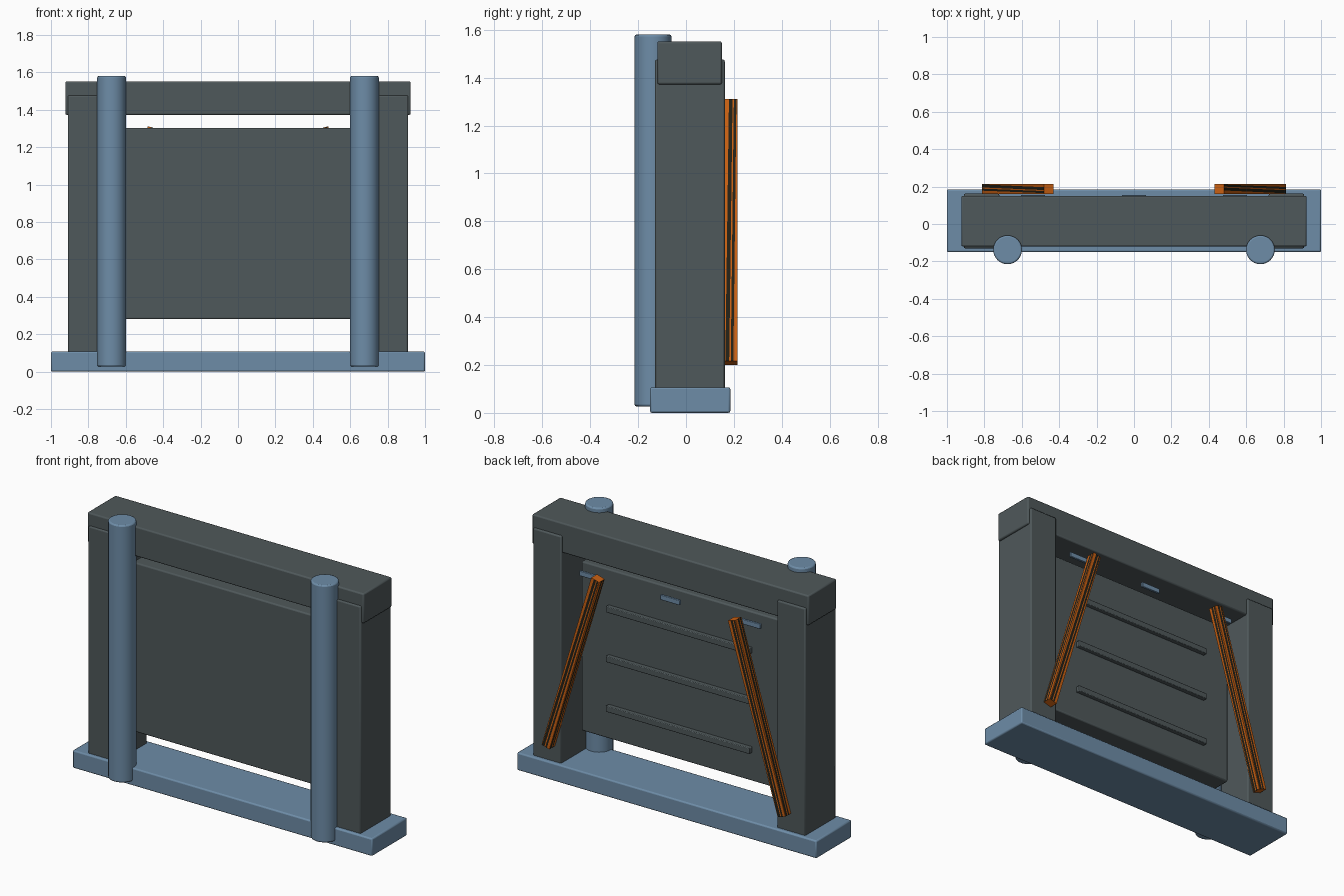
import bpy, bmesh, math
from mathutils import Vector

if "Cube" in bpy.data.objects:
    bpy.data.objects.remove(bpy.data.objects["Cube"])


def material(name, rgb):
    m = bpy.data.materials.new(name)
    m.diffuse_color = (*rgb, 1)
    m.use_nodes = True
    m.node_tree.nodes["Principled BSDF"].inputs["Base Color"].default_value = m.diffuse_color
    return m


BLUE = material("steel_blue", (0.155, 0.265, 0.39))
GREY = material("dark_grey", (0.078, 0.098, 0.103))
ORANGE = material("warning_orange", (0.58, 0.115, 0.006))
BLACK = material("stripe_black", (0.016, 0.014, 0.008))


def add_object(name, bm, mats, bevel=0.0):
    mesh = bpy.data.meshes.new(name)
    bm.to_mesh(mesh)
    bm.free()
    for m in mats:
        mesh.materials.append(m)
    ob = bpy.data.objects.new(name, mesh)
    bpy.context.collection.objects.link(ob)
    if bevel:
        mod = ob.modifiers.new("bevel", 'BEVEL')
        mod.width = bevel
        mod.segments = 2
        mod.limit_method = 'ANGLE'
        mod.angle_limit = math.radians(40)
    bpy.ops.object.select_all(action='DESELECT')
    ob.select_set(True)
    bpy.context.view_layer.objects.active = ob
    bpy.ops.object.shade_smooth_by_angle(angle=math.radians(30))
    return ob


def box(name, lo, hi, mat, bevel=0.008):
    bm = bmesh.new()
    bmesh.ops.create_cube(bm, size=1)
    for v in bm.verts:
        v.co = Vector([(a + b) / 2 + c * (b - a) for a, b, c in zip(lo, hi, v.co)])
    return add_object(name, bm, [mat], bevel)


def column(name, x, y, r, z0, z1):
    bm = bmesh.new()
    bmesh.ops.create_cone(bm, cap_ends=True, segments=32, radius1=r, radius2=r, depth=z1 - z0)
    bmesh.ops.translate(bm, verts=bm.verts, vec=(x, y, (z0 + z1) / 2))
    return add_object(name, bm, [BLUE], 0.008)


def striped_bar(name, start, end, width):
    # square bar whose sides are cut into slowly drifting long stripes
    start, end = Vector(start), Vector(end)
    depth = Vector((0, 1, 0)) * width / 2
    side = (end - start).normalized().cross(Vector((0, 1, 0))) * width / 2
    corners = [-side - depth, side - depth, side + depth, -side + depth]
    low = [0, 0.32, 0.52, 0.64, 0.94, 1]
    high = [0, 0.08, 0.28, 0.38, 0.66, 1]
    bm = bmesh.new()
    rings = [[], []]
    for i in range(4):
        a, b = corners[i], corners[(i + 1) % 4]
        for ring, base, cuts in ((rings[0], start, low), (rings[1], end, high)):
            ring += [bm.verts.new(base + a.lerp(b, t)) for t in cuts[:-1]]
    n = len(rings[0])
    for k in range(n):
        j = (k + 1) % n
        f = bm.faces.new((rings[0][k], rings[0][j], rings[1][j], rings[1][k]))
        f.material_index = 1 if k % 5 in (1, 3) else 0
    bm.faces.new(rings[0])
    bm.faces.new(rings[1])
    bmesh.ops.recalc_face_normals(bm, faces=bm.faces)
    return add_object(name, bm, [ORANGE, BLACK])


# base slab, top beam and sliding panel
box("base", (-1, -0.15, 0), (1, 0.185, 0.107), BLUE)
box("top_beam", (-0.923, -0.12, 1.372), (0.923, 0.15, 1.552), GREY)
box("door_panel", (-0.66, -0.065, 0.28), (0.66, 0.055, 1.302), GREY)

# ribs on the back of the panel
for i, z in enumerate((0.47, 0.77, 1.07)):
    box(f"panel_rib_{i + 1}", (-0.48, 0.045, z - 0.018), (0.48, 0.082, z + 0.018), GREY, 0.004)

# small marker plates under the beam
for i, x in enumerate((-0.54, 0, 0.54)):
    box(f"marker_plate_{i + 1}", (x - 0.065, 0.14, 1.267), (x + 0.065, 0.155, 1.297), BLUE, 0.003)

# mirrored pillars, round columns and striped braces
for s, label in ((-1, "left"), (1, "right")):
    xs = sorted((s * 0.72, s * 0.91))
    box(f"{label}_pillar", (xs[0], -0.13, 0.09), (xs[1], 0.162, 1.476), GREY)
    column(f"{label}_column", s * 0.676, -0.138, 0.077, 0.027, 1.58)
    striped_bar(f"{label}_brace", (s * 0.788, 0.188, 0.208), (s * 0.456, 0.188, 1.304), 0.054)
